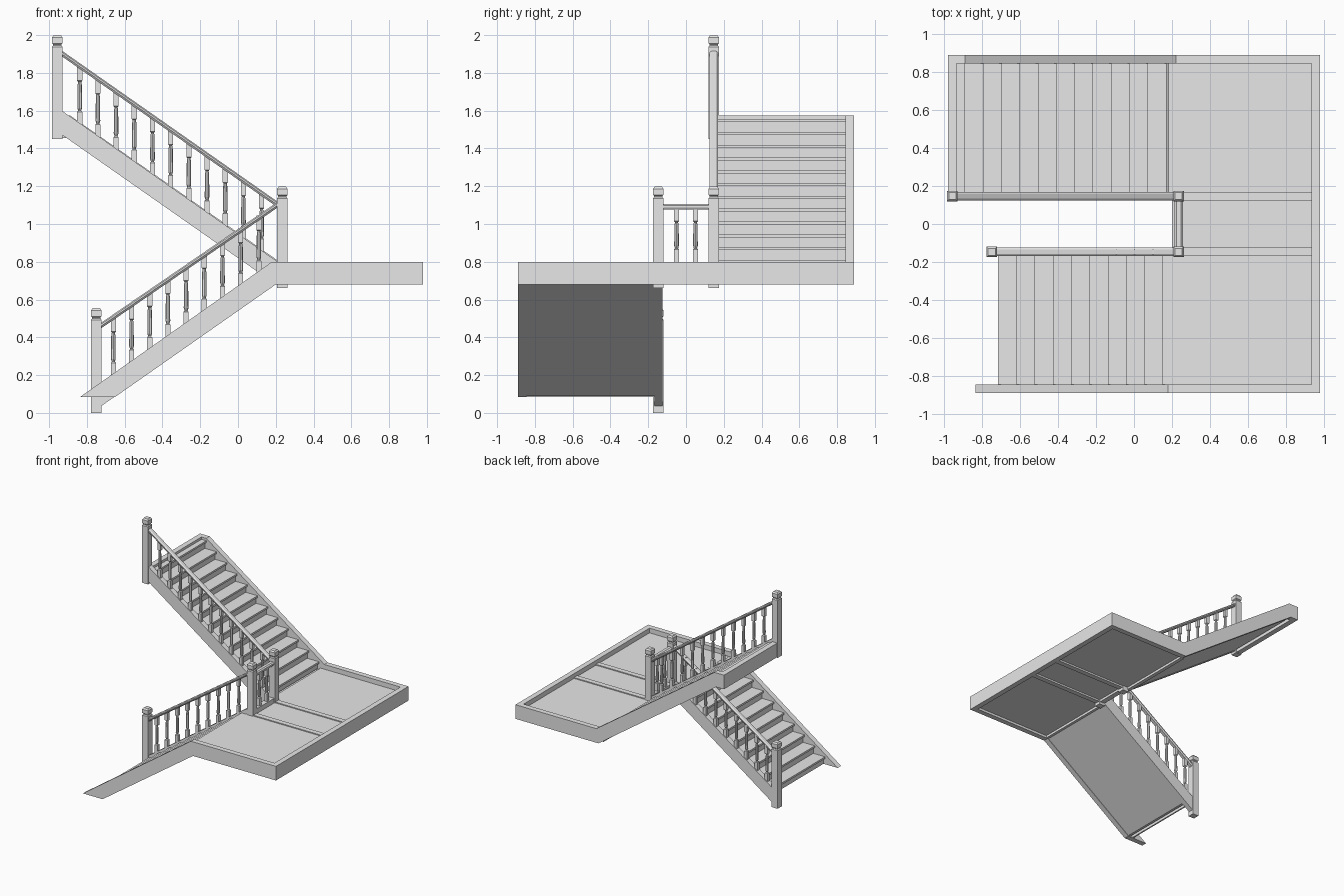
import bpy, bmesh
from math import cos, sin, pi
from mathutils import Vector

if "Cube" in bpy.data.objects:
    bpy.data.objects.remove(bpy.data.objects["Cube"], do_unlink=True)

GREY = (0.8, 0.8, 0.8, 1)
mat = bpy.data.materials.new("plain_grey")
mat.use_nodes = True
mat.diffuse_color = GREY
mat.node_tree.nodes["Principled BSDF"].inputs["Base Color"].default_value = GREY

SLOPE = 0.70      # pitch of both flights
GOING = 0.0963    # step spacing
RISE = 0.0677
RAIL_Y = 0.147


def loft(name, rings):
    """Skin a list of equal-length point rings and cap both ends."""
    bm = bmesh.new()
    loops = [[bm.verts.new(p) for p in ring] for ring in rings]
    n = len(loops[0])
    for a, b in zip(loops, loops[1:]):
        for i in range(n):
            j = (i + 1) % n
            bm.faces.new((a[i], a[j], b[j], b[i]))
    bm.faces.new(loops[0][::-1])
    bm.faces.new(loops[-1])
    bmesh.ops.recalc_face_normals(bm, faces=bm.faces)
    mesh = bpy.data.meshes.new(name)
    bm.to_mesh(mesh)
    bm.free()
    mesh.materials.append(mat)
    obj = bpy.data.objects.new(name, mesh)
    bpy.context.collection.objects.link(obj)
    return obj


def prism(name, profile, y0, y1):
    """Extrude an x-z profile along y."""
    return loft(name, [[(x, y, z) for x, z in profile] for y in (y0, y1)])


def box(name, x0, x1, y0, y1, z0, z1):
    return prism(name, [(x0, z0), (x1, z0), (x1, z1), (x0, z1)], y0, y1)


def turned(name, x, y, levels):
    """Stack rings (z, radius, is_square) about a vertical axis."""
    rings = []
    for z, r, square in levels:
        ring = []
        for i in range(8):
            c, s = cos(i * pi / 4), sin(i * pi / 4)
            k = r / max(abs(c), abs(s)) if square else r
            ring.append((x + k * c, y + k * s, z))
        rings.append(ring)
    return loft(name, rings)


def newel(name, x, y, z0, z1):
    r = 0.028
    turned(name, x, y, [(z0, r, True), (z1 - 0.062, r, True), (z1 - 0.055, 0.022, True),
                        (z1 - 0.05, 0.022, True), (z1 - 0.044, r, True),
                        (z1 - 0.012, r, True), (z1, 0.019, True)])


def baluster(name, x, y, z0, z1):
    r, end = 0.0135, 0.075
    a, b = z0 + end, z1 - end
    turned(name, x, y, [(z0, r, True), (a, r, True), (a + 0.006, 0.008, False),
                        (a + 0.02, 0.0125, False), (b - 0.02, 0.011, False),
                        (b - 0.006, 0.008, False), (b, r, True), (z1, r, True)])


def handrail(name, start, end):
    """Sweep a chamfered rail section between two points on its top line."""
    a, b = Vector(start), Vector(end)
    side = (b - a).cross(Vector((0, 0, 1))).normalized()
    section = [(-0.014, -0.03), (0.014, -0.03), (0.022, -0.018),
               (0.022, -0.008), (0.012, 0), (-0.012, 0), (-0.022, -0.008), (-0.022, -0.018)]
    loft(name, [[p + side * w + Vector((0, 0, h)) for w, h in section] for p in (a, b)])


def flight(tag, first_x, first_z, count, direction, y0, y1, last_back):
    """Treads and risers climbing along +x or -x."""
    for k in range(count):
        nose = first_x + direction * GOING * k
        top = first_z + RISE * k
        back = nose + direction * (GOING + 0.02)
        if k == count - 1:
            back = last_back
        box(f"{tag}_tread_{k + 1}", min(nose, back), max(nose, back), y0, y1, top - 0.016, top)
        face = nose + direction * 0.014
        rear = face + direction * 0.012
        box(f"{tag}_riser_{k + 1}", min(face, rear), max(face, rear), y0, y1,
            top - RISE + (0 if k else 0.005), top - 0.016)


def lower_top(x):
    return 0.80 - (0.19 - x) * SLOPE


def upper_top(x):
    return 0.80 + (0.21 - x) * SLOPE


# Lower flight
flight("lower", -0.716, 0.148, 10, 1, -0.846, -0.165, 0.215)
prism("lower_wall_stringer", [(-0.835, 0.085), (-0.65, 0.085), (0.2, 0.68), (0.2, 0.80), (0.18, 0.80)],
      -0.89, -0.845)
prism("lower_inner_stringer", [(-0.74, 0.025), (0.2, 0.68), (0.23, 0.68), (0.23, 0.80), (0.19, 0.80),
                               (-0.74, lower_top(-0.74))], -0.168, -0.125)
prism("lower_soffit", [(-0.65, 0.09), (0.2, 0.685), (0.2, 0.70), (-0.67, 0.09)], -0.846, -0.165)

# Upper flight
flight("upper", 0.17, 0.81, 12, -1, 0.165, 0.846, -0.94)
prism("upper_wall_stringer", [(0.22, 0.68), (0.22, 0.80), (-0.89, 1.575), (-0.98, 1.575),
                              (-0.98, 1.455), (-0.907, 1.455), (0.2, 0.68)], 0.845, 0.89)
prism("upper_inner_stringer", [(0.23, 0.68), (0.23, 0.80), (0.21, 0.80), (-0.95, upper_top(-0.95)),
                               (-0.95, 1.485), (0.2, 0.68)], 0.125, 0.168)
prism("upper_soffit", [(0.2, 0.685), (-0.92, 1.469), (-0.93, 1.488), (0.2, 0.70)], 0.165, 0.846)
box("upper_header", -0.98, -0.935, 0.15, 0.89, 1.455, 1.575)

# Landing: rim boards, recessed floor and cross beams
box("landing_front_rim", 0.18, 0.98, -0.89, -0.845, 0.68, 0.80)
box("landing_back_rim", 0.2, 0.98, 0.845, 0.89, 0.68, 0.80)
box("landing_side_rim", 0.935, 0.98, -0.85, 0.85, 0.68, 0.80)
box("landing_floor", 0.2, 0.94, -0.85, 0.85, 0.70, 0.76)
box("landing_curb", 0.213, 0.257, -RAIL_Y, RAIL_Y, 0.68, 0.80)
for tag, s in (("front", -1), ("back", 1)):
    y = s * RAIL_Y
    box(f"{tag}_cross_beam", 0.22, 0.94, y - 0.022, y + 0.022, 0.685, 0.768)
    y0, y1 = sorted((s * 0.165, s * 0.846))
    box(f"{tag}_landing_trimmer", 0.183, 0.215, y0, y1, 0.68, 0.759)

# Newel posts
newel("bottom_newel", -0.75, -RAIL_Y, 0, 0.555)
newel("front_landing_newel", 0.235, -RAIL_Y, 0.66, 1.198)
newel("back_landing_newel", 0.235, RAIL_Y, 0.66, 1.198)
newel("top_newel", -0.957, RAIL_Y, 1.45, 2.0)

# Handrails
LOW_RAIL, UP_RAIL = 0.318, 0.318
handrail("lower_handrail", (-0.74, -RAIL_Y, lower_top(-0.74) + LOW_RAIL),
         (0.22, -RAIL_Y, lower_top(0.22) + LOW_RAIL - 0.015))
handrail("upper_handrail", (-0.95, RAIL_Y, upper_top(-0.95) + UP_RAIL),
         (0.22, RAIL_Y, upper_top(0.22) + UP_RAIL))
handrail("landing_handrail", (0.235, -RAIL_Y, 1.106), (0.235, RAIL_Y, 1.106))

# Balusters
for k in range(9):
    x = -0.66 + GOING * k
    baluster(f"lower_baluster_{k + 1}", x, -RAIL_Y, lower_top(x) - 0.015, lower_top(x) + LOW_RAIL - 0.018)
for k in range(11):
    x = -0.838 + GOING * k
    baluster(f"upper_baluster_{k + 1}", x, RAIL_Y, upper_top(x) - 0.015, upper_top(x) + UP_RAIL - 0.018)
for side, y in (("front", -0.05), ("back", 0.05)):
    baluster(f"landing_{side}_baluster", 0.235, y, 0.79, 1.09)
